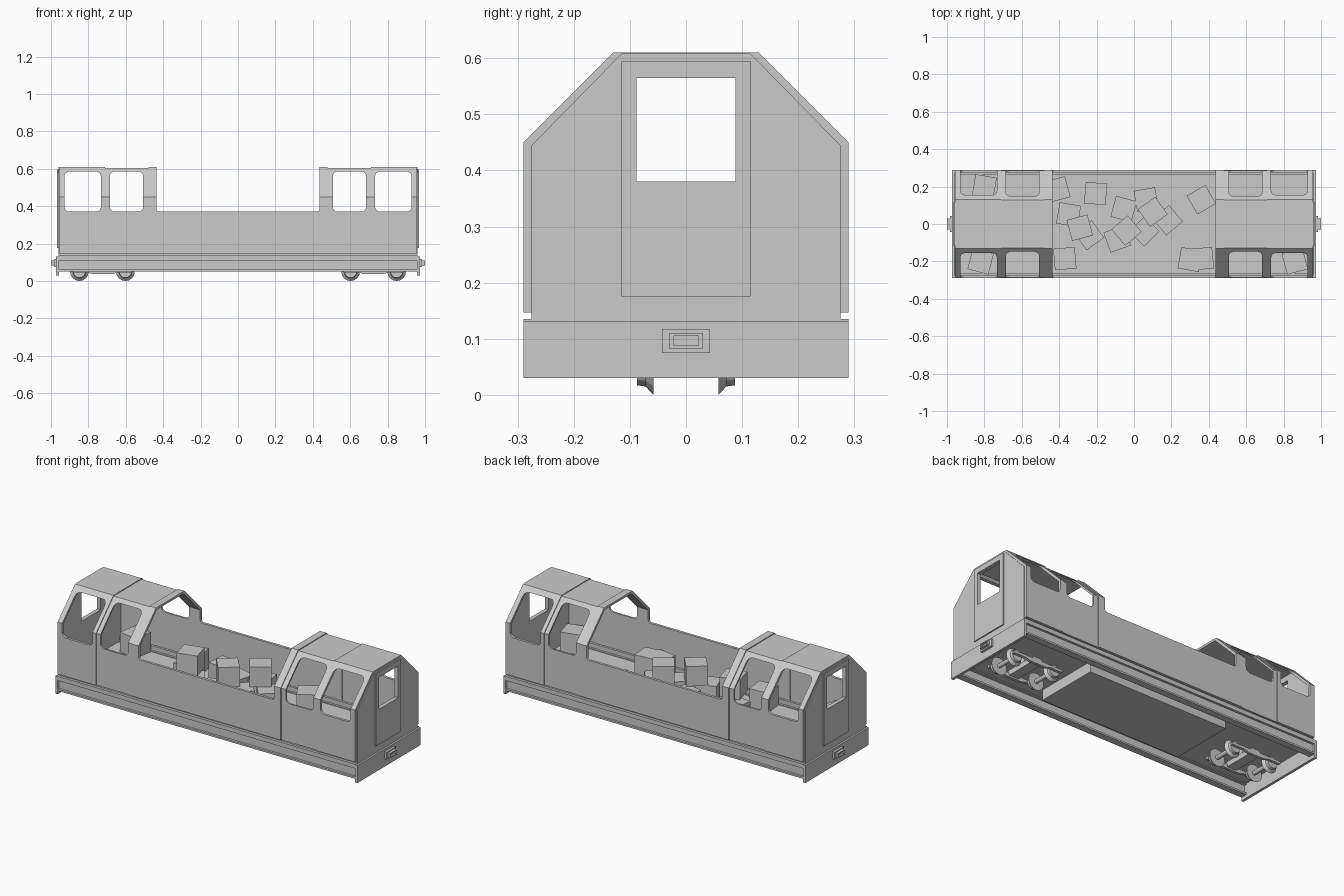
import bpy, bmesh, math
from mathutils import Matrix

if "Cube" in bpy.data.objects:
    bpy.data.objects.remove(bpy.data.objects["Cube"])

grey = bpy.data.materials.new("plain grey")
grey.diffuse_color = (0.6, 0.6, 0.6, 1)
grey.use_nodes = True
grey.node_tree.nodes["Principled BSDF"].inputs["Base Color"].default_value = grey.diffuse_color


def finish(name, bm):
    bmesh.ops.recalc_face_normals(bm, faces=bm.faces)
    me = bpy.data.meshes.new(name)
    bm.to_mesh(me)
    bm.free()
    me.materials.append(grey)
    ob = bpy.data.objects.new(name, me)
    bpy.context.collection.objects.link(ob)
    return ob


def prism(name, pts, axis, a, b):
    """Extrude a 2D outline along x (points y,z) or y (points x,z)."""
    bm = bmesh.new()
    place = (lambda p, t: (t, p[0], p[1])) if axis == 'x' else (lambda p, t: (p[0], t, p[1]))
    lo = [bm.verts.new(place(p, a)) for p in pts]
    hi = [bm.verts.new(place(p, b)) for p in pts]
    bm.faces.new(lo)
    bm.faces.new(hi)
    for i in range(len(pts)):
        j = (i + 1) % len(pts)
        bm.faces.new((lo[i], lo[j], hi[j], hi[i]))
    return finish(name, bm)


def box(name, x0, x1, y0, y1, z0, z1):
    return prism(name, [(y0, z0), (y1, z0), (y1, z1), (y0, z1)], 'x', x0, x1)


def cut(ob, cutter):
    """Subtract the cutter, apply and drop it."""
    cutter.hide_render = True
    mod = ob.modifiers.new("cut", 'BOOLEAN')
    mod.operation = 'DIFFERENCE'
    mod.solver = 'EXACT'
    mod.object = cutter
    dg = bpy.context.evaluated_depsgraph_get()
    me = bpy.data.meshes.new_from_object(ob.evaluated_get(dg))
    ob.modifiers.clear()
    ob.data = me
    bpy.data.objects.remove(cutter)


def rounded(x0, x1, z0, z1, r=0.025, n=4):
    pts = []
    for k, (cx, cz) in enumerate([(x1 - r, z1 - r), (x0 + r, z1 - r), (x0 + r, z0 + r), (x1 - r, z0 + r)]):
        for i in range(n + 1):
            a = math.pi / 2 * (k + i / n)
            pts.append((cx + r * math.cos(a), cz + r * math.sin(a)))
    return pts


def lathe(name, rings, n, x, z):
    """Turned part around a crosswise axle."""
    bm = bmesh.new()
    loops = []
    for y, r in rings:
        loops.append([bm.verts.new((x + r * math.sin(2 * math.pi * i / n), y,
                                    z - r * math.cos(2 * math.pi * i / n))) for i in range(n)])
    for p, q in zip(loops, loops[1:]):
        for i in range(n):
            j = (i + 1) % n
            bm.faces.new((p[i], p[j], q[j], q[i]))
    bm.faces.new(loops[0])
    bm.faces.new(loops[-1])
    return finish(name, bm)


def arch(d=0.0):
    """Cab cross-section: outer line moved in by d, hollow inside."""
    half = [(0.275, 0.13), (0.275, 0.147), (0.29 - d, 0.147), (0.29 - d, 0.45 - d * 0.4), (0.13 - d * 0.4, 0.61 - d)]
    inner = [(0.262, 0.13), (0.262, 0.16), (0.275, 0.16), (0.275, 0.444), (0.122, 0.597)]
    m = lambda ps: [(-y, z) for y, z in ps]
    return half + m(half)[::-1] + m(inner) + inner[::-1]


# deck, hanging centre tank
box("floor", -0.957, 0.957, -0.275, 0.275, 0.115, 0.131)
box("centre_tank", -0.45, 0.45, -0.19, 0.19, 0.055, 0.116)

for s in (-1, 1):
    # channel-shaped side sills
    prism("side_sill", [(s * y, z) for y, z in [(0.25, 0.135), (0.29, 0.135), (0.29, 0.11), (0.277, 0.11),
          (0.277, 0.06), (0.29, 0.06), (0.29, 0.05), (0.25, 0.05), (0.25, 0.06), (0.267, 0.06),
          (0.267, 0.11), (0.25, 0.11)]], 'x', -0.96, 0.96)
    # low walls of the open middle, with filleted ends
    r = 0.015
    fil = [(0.436 - r + r * math.sin(a), 0.37 + r - r * math.cos(a)) for a in (0, 0.4, 0.8, 1.2, math.pi / 2)]
    outline = [(-0.436, 0.147), (0.436, 0.147)] + fil[::-1] + [(-x, z) for x, z in fil]
    prism("well_wall", outline, 'y', s * 0.275, s * 0.29)
    box("well_wall_foot", -0.436, 0.436, s * 0.262, s * 0.275, 0.13, 0.16)

    # cab: inner rib, recessed door bay, window bay
    prism("cab_rib", arch(), 'x', s * 0.436, s * 0.478)
    door = prism("cab_side_doors", arch(0.005), 'x', s * 0.478, s * 0.71)
    cut(door, prism("cutter", rounded(*sorted((s * 0.507, s * 0.685)), 0.37, 0.585), 'y', -0.4, 0.4))
    bay = prism("cab_window_bay", arch(), 'x', s * 0.71, s * 0.957)
    cut(bay, prism("cutter", rounded(*sorted((s * 0.733, s * 0.928)), 0.37, 0.585), 'y', -0.4, 0.4))

    # end wall with gangway door and window
    end = prism("end_wall", [(-0.275, 0.125), (0.275, 0.125), (0.275, 0.445), (0.115, 0.608),
                             (-0.115, 0.608), (-0.275, 0.445)], 'x', s * 0.945, s * 0.961)
    gate = box("end_door", s * 0.958, s * 0.968, -0.115, 0.115, 0.175, 0.595)
    for ob in (end, gate):
        cut(ob, box("cutter", s * 0.9, s * 1.1, -0.088, 0.088, 0.38, 0.565))

    # buffer beam and coupler with a recessed mouth
    box("end_beam", s * 0.957, s * 0.972, -0.29, 0.29, 0.03, 0.132)
    box("coupler_plate", s * 0.97, s * 0.985, -0.043, 0.043, 0.075, 0.117)
    coupler = box("coupler", s * 0.98, s * 1.0, -0.03, 0.03, 0.083, 0.11)
    cut(coupler, box("cutter", s * 0.988, s * 1.1, -0.022, 0.022, 0.088, 0.105))

    # bogie: wheelsets, side bars, cross beam, pivot
    c = s * 0.725
    for dx in (-0.123, 0.123):
        lathe("wheelset", [(-0.087, 0.033), (-0.072, 0.035), (-0.058, 0.05), (-0.058, 0.012), (0.058, 0.012),
                           (0.058, 0.05), (0.072, 0.035), (0.087, 0.033)], 16, c + dx, 0.05)
    for t in (-1, 1):
        prism("bogie_side_bar", [(c - 0.16, 0.045), (c - 0.08, 0.045), (c - 0.05, 0.036), (c + 0.05, 0.036),
              (c + 0.08, 0.045), (c + 0.16, 0.045), (c + 0.16, 0.06), (c - 0.16, 0.06)], 'y', t * 0.089, t * 0.105)
    box("bogie_cross_beam", c - 0.03, c + 0.03, -0.1, 0.1, 0.045, 0.075)
    box("bogie_pivot", c - 0.02, c + 0.02, -0.02, 0.02, 0.07, 0.116)

# loose cargo crates: x, y, level, turn in degrees
crates = [(-0.41, 0.185, 0, 15), (-0.205, 0.163, 0, -5), (-0.35, 0.05, 0, -10), (-0.29, -0.02, 1, 15),
          (-0.24, -0.06, 0, 35), (-0.055, 0.08, 0, -15), (-0.04, -0.035, 1, 40), (-0.09, -0.08, 0, 20),
          (0.055, -0.04, 0, 45), (0.1, 0.065, 1, 35), (0.065, 0.13, 0, 10), (0.18, 0.02, 0, 40),
          (0.36, 0.13, 0, 30), (0.30, -0.19, 0, -10), (0.365, -0.185, 0, 5), (-0.37, -0.185, 0, 5),
          (-0.80, 0.2, 0, -10), (-0.82, -0.2, 0, -15), (0.86, -0.2, 0, 15)]
for x, y, level, turn in crates:
    bm = bmesh.new()
    bmesh.ops.create_cube(bm, size=0.115)
    bm.transform(Matrix.Translation((x, y, 0.189 + 0.115 * level)) @ Matrix.Rotation(math.radians(turn), 4, 'Z'))
    finish("crate", bm)
